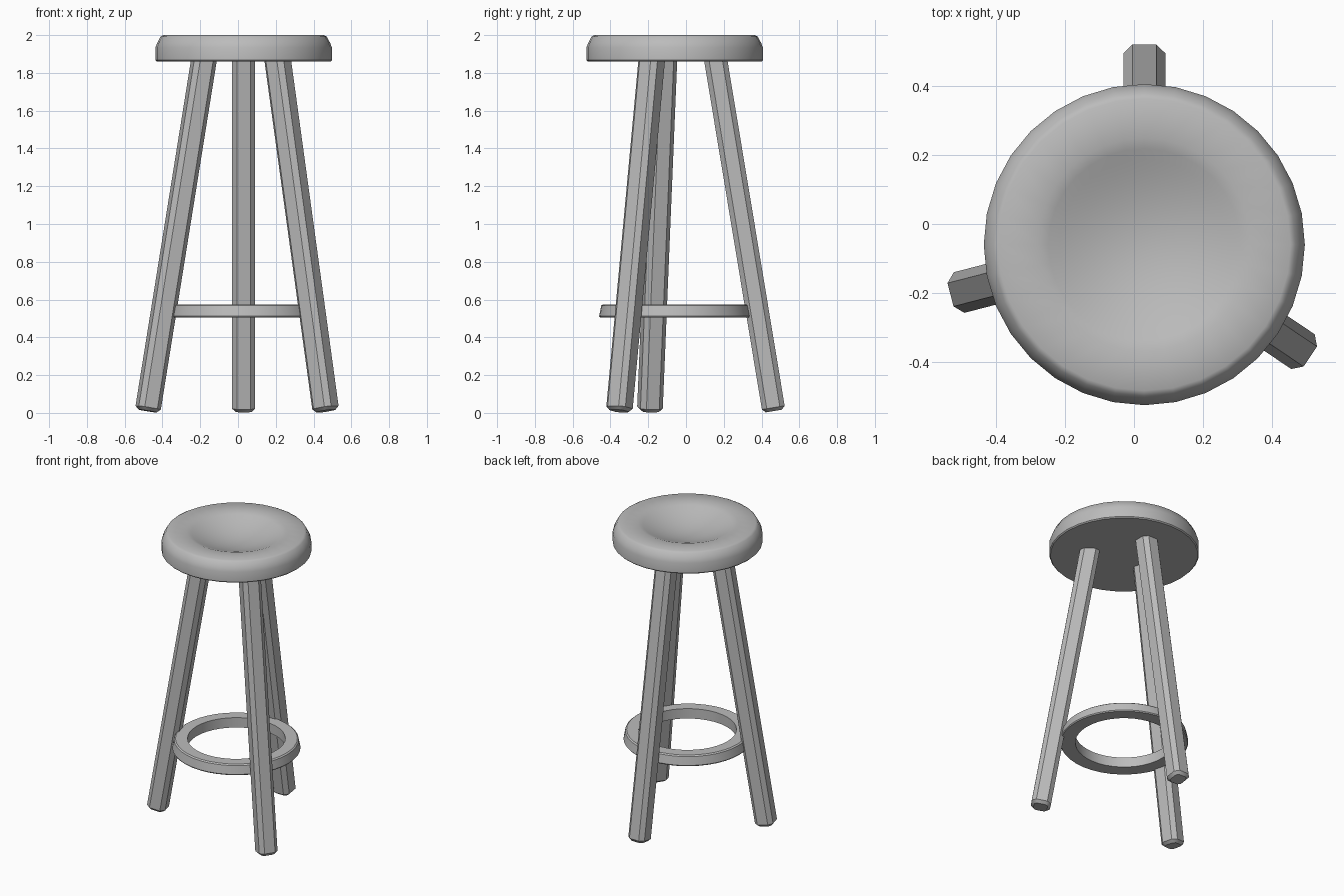
import bpy, bmesh, math
from mathutils import Matrix, Vector

cube = bpy.data.objects.get("Cube")
if cube:
    bpy.data.objects.remove(cube, do_unlink=True)

CENTRE = Vector((0.03, -0.06, 0))

grey = bpy.data.materials.new("plain_grey")
grey.use_nodes = True
grey.diffuse_color = (0.5, 0.5, 0.5, 1)
grey.node_tree.nodes["Principled BSDF"].inputs["Base Color"].default_value = grey.diffuse_color


def finish(bm, name, angle):
    bmesh.ops.recalc_face_normals(bm, faces=bm.faces)
    mesh = bpy.data.meshes.new(name)
    bm.to_mesh(mesh)
    bm.free()
    mesh.materials.append(grey)
    ob = bpy.data.objects.new(name, mesh)
    bpy.context.collection.objects.link(ob)
    bpy.ops.object.select_all(action='DESELECT')
    ob.select_set(True)
    bpy.context.view_layer.objects.active = ob
    bpy.ops.object.shade_smooth_by_angle(angle=math.radians(angle))
    return ob


def lathe(name, profile, steps, closed=False, angle=35):
    """Spin a (radius, height) profile about the stool's centre line."""
    bm = bmesh.new()
    verts = [bm.verts.new((r, 0, z)) for r, z in profile]
    edges = [bm.edges.new(pair) for pair in zip(verts, verts[1:])]
    if closed:
        edges.append(bm.edges.new((verts[-1], verts[0])))
    bmesh.ops.spin(bm, geom=verts + edges, cent=(0, 0, 0), axis=(0, 0, 1),
                   angle=math.tau, steps=steps)
    bmesh.ops.remove_doubles(bm, verts=bm.verts, dist=1e-4)
    bmesh.ops.translate(bm, verts=bm.verts, vec=CENTRE)
    return finish(bm, name, angle)


# Seat: chamfered disc with a shallow bowl scooped from the top
DISH_R, DISH_DEPTH = 0.31, 0.075
rim = [(0, 1.86), (0.46, 1.86), (0.467, 1.867), (0.467, 1.935),
       (0.458, 1.958), (0.44, 1.992), (0.425, 2.0)]
dish = []
for i in range(10, -1, -1):
    t = i / 10
    dish.append((DISH_R * t, 2 - DISH_DEPTH * (1 - t ** 2) ** 1.15))
lathe("seat", rim + dish, 32)

# Foot ring, slightly tapered on the outside
lathe("foot_ring", [(0.305, 0.507), (0.395, 0.505), (0.4, 0.512),
                    (0.389, 0.568), (0.38, 0.575), (0.305, 0.575)], 40, closed=True)


def leg(name, degrees, foot_r=0.525, top_r=0.212, foot_z=0.01, top_z=1.9, width=0.122):
    """Chamfered square bar leaning outwards in the given direction."""
    length = math.hypot(foot_r - top_r, top_z - foot_z)
    lean = math.atan2(foot_r - top_r, top_z - foot_z)
    bm = bmesh.new()
    bmesh.ops.create_cube(bm, size=1, matrix=Matrix.Translation((0, 0, length / 2))
                          @ Matrix.Diagonal((width, width, length, 1)))
    sides = [e for e in bm.edges if abs(e.verts[0].co.z - e.verts[1].co.z) > 1]
    bmesh.ops.bevel(bm, geom=sides, offset=0.026, segments=1, affect='EDGES')
    foot = [e for e in bm.edges if all(v.co.z < 0.01 for v in e.verts)]
    bmesh.ops.bevel(bm, geom=foot, offset=0.018, segments=1, affect='EDGES')
    place = (Matrix.Translation(CENTRE) @ Matrix.Rotation(math.radians(degrees), 4, 'Z')
             @ Matrix.Translation((foot_r, 0, foot_z)) @ Matrix.Rotation(-lean, 4, 'Y'))
    bm.transform(place)
    return finish(bm, name, 40)


# Three splayed legs
for name, degrees in (("back_leg", 90), ("right_leg", 194.5), ("left_leg", 326)):
    leg(name, degrees)
